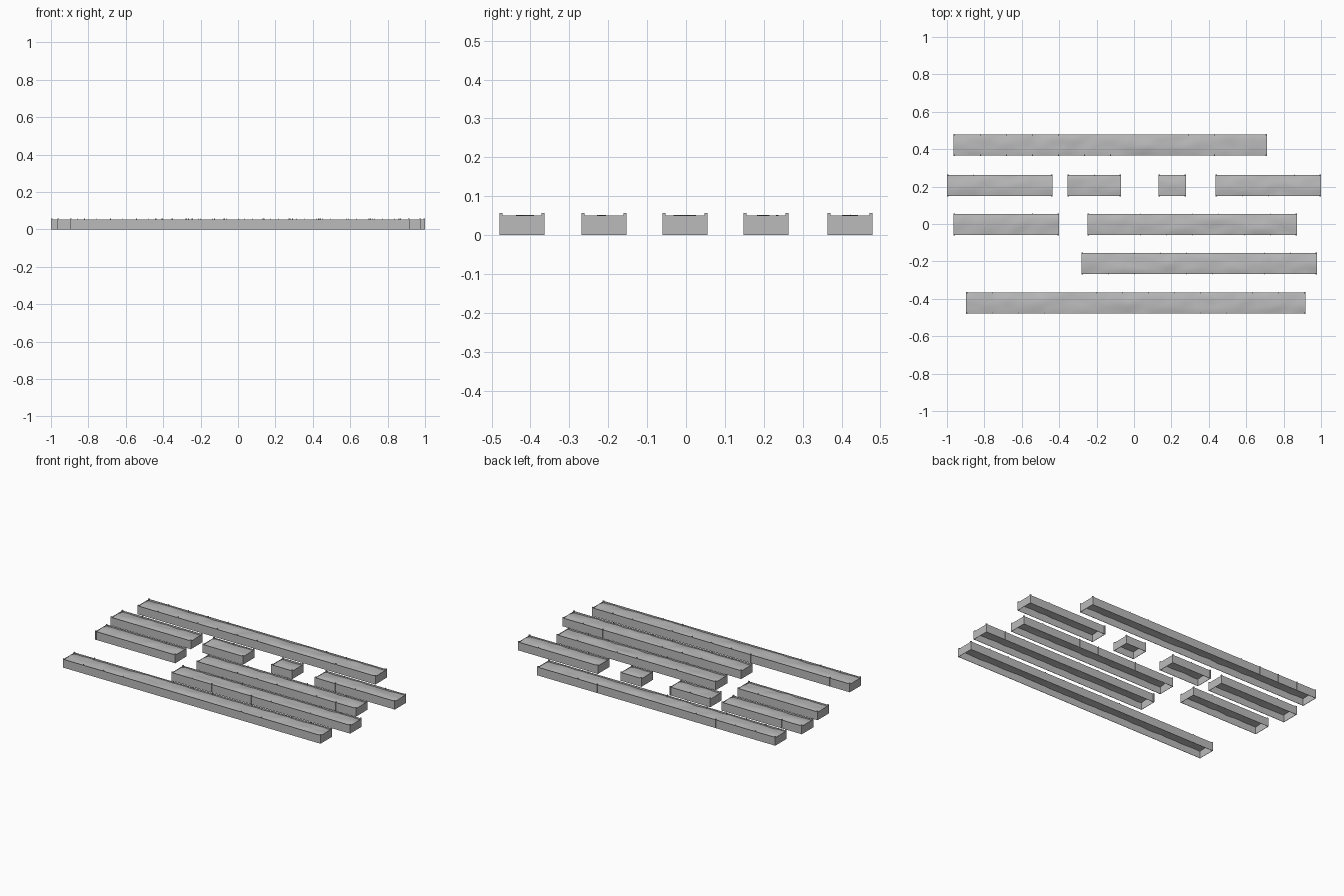
import bpy
import bmesh
import random
from mathutils import Vector, noise

random.seed(4)
if "Cube" in bpy.data.objects:
    bpy.data.objects.remove(bpy.data.objects["Cube"])

TILE = 0.139      # length of one module
POST = 0.008      # width of the joint posts
HALF = 0.057      # half depth of a beam
WALL = 0.053      # wall height
SKIN = 0.002      # wall thickness

stone = bpy.data.materials.new("grey stone")
stone.use_nodes = True
stone.diffuse_color = (0.5, 0.5, 0.5, 1)
stone.node_tree.nodes["Principled BSDF"].inputs["Base Color"].default_value = (0.5, 0.5, 0.5, 1)


def box(bm, lo, hi):
    lo, hi = Vector(lo), Vector(hi)
    verts = bmesh.ops.create_cube(bm, size=1)["verts"]
    for v in verts:
        v.co = (lo + hi) / 2 + v.co * (hi - lo)


def rough_top(bm, x0, x1, y, tiles):
    # Worn, gently uneven surface sunk between the walls, highest along the middle
    cols, rows = tiles * 5, 8
    grid = []
    for i in range(cols + 1):
        line = []
        for j in range(rows + 1):
            px = x0 + (x1 - x0) * i / cols
            t = 2 * j / rows - 1
            bump = noise.noise(Vector((px * 14, (y + t * HALF) * 18, 0)))
            z = 0.049 - 0.005 * t * t + 0.005 * bump
            line.append(bm.verts.new((px, y + t * HALF, z)))
        grid.append(line)
    for i in range(cols):
        for j in range(rows):
            f = bm.faces.new((grid[i][j], grid[i + 1][j], grid[i + 1][j + 1], grid[i][j + 1]))
            f.smooth = True


def beam(name, x0, y, tiles):
    x1 = x0 + tiles * TILE + POST
    bm = bmesh.new()
    rough_top(bm, x0 + SKIN, x1 - SKIN, y, tiles)
    # End walls
    for a in (x0, x1 - SKIN):
        box(bm, (a, y - HALF, 0), (a + SKIN, y + HALF, WALL - 0.002))
    for side in (-1, 1):
        # Long walls
        ys = sorted((y + side * HALF, y + side * (HALF - SKIN)))
        box(bm, (x0, ys[0], 0), (x1, ys[1], WALL))
        # Posts at both corners and at some of the joints
        ys = sorted((y + side * (HALF + 0.001), y + side * (HALF - 0.007)))
        for k in range(tiles + 1):
            corner = k in (0, tiles)
            if corner or random.random() < 0.5:
                w = POST if corner else POST / 2
                a = x0 + k * TILE + (POST - w) / 2
                box(bm, (a, ys[0], 0.046), (a + w, ys[1], 0.057))
                yo = sorted((y + side * (HALF + 0.001), y + side * (HALF - SKIN)))
                box(bm, (a, yo[0], 0), (a + w, yo[1], 0.046))
    mesh = bpy.data.meshes.new(name)
    bm.to_mesh(mesh)
    bm.free()
    mesh.materials.append(stone)
    obj = bpy.data.objects.new(name, mesh)
    bpy.context.collection.objects.link(obj)


# Row position, then the left end and module count of each beam in it
rows = {
    "back": (0.422, [(-0.964, 12)]),
    "second": (0.206, [(-1.0, 4), (-0.355, 2), (0.130, 1), (0.436, 4)]),
    "middle": (-0.003, [(-0.964, 4), (-0.248, 8)]),
    "fourth": (-0.211, [(-0.281, 9)]),
    "front": (-0.422, [(-0.898, 13)]),
}
for row, (y, beams) in rows.items():
    for i, (x0, tiles) in enumerate(beams):
        beam(f"{row}_row_beam_{i + 1}", x0, y, tiles)
